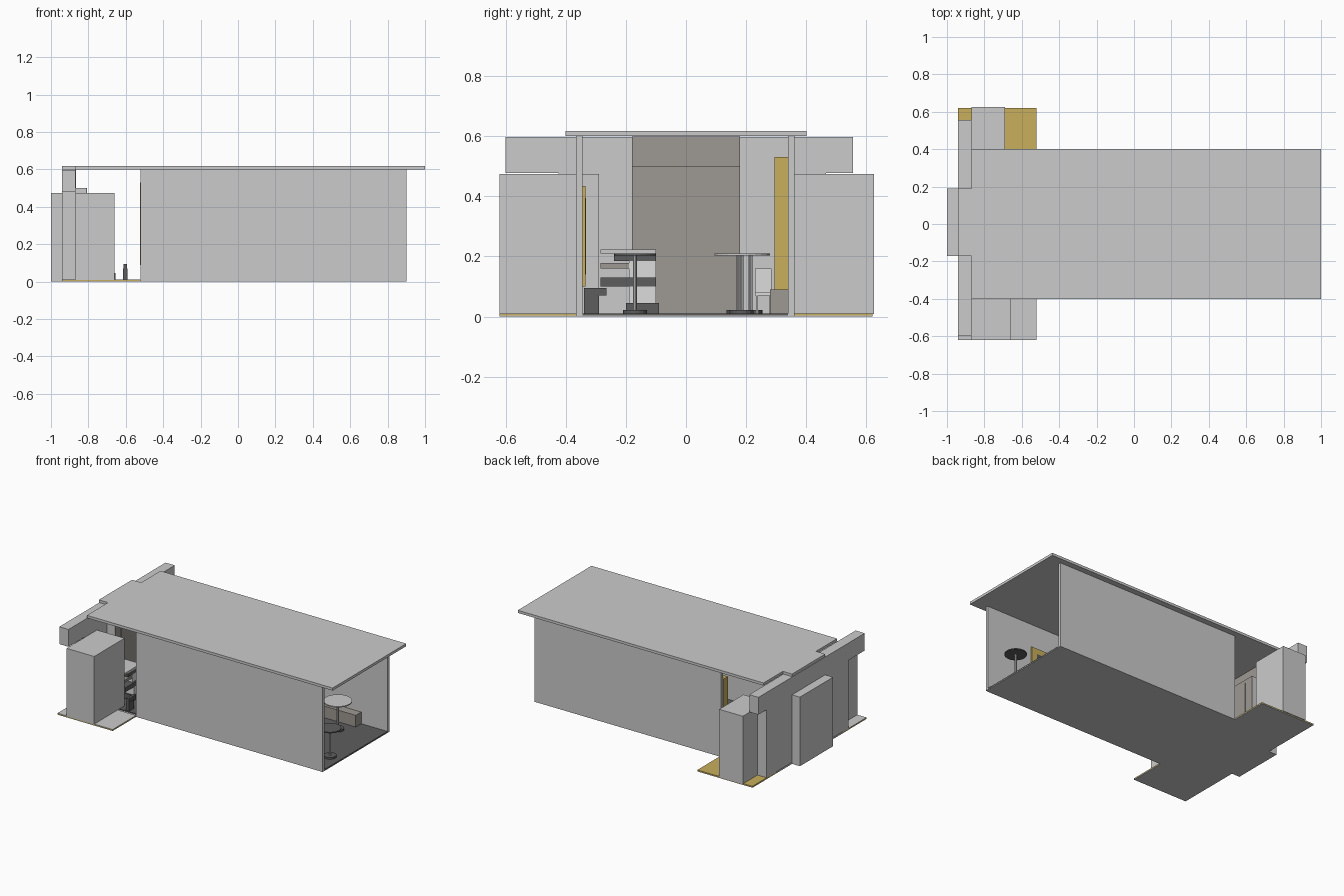
import bpy, bmesh, math

if "Cube" in bpy.data.objects:
    bpy.data.objects.remove(bpy.data.objects["Cube"])

def mat(name, r, g, b):
    m = bpy.data.materials.new(name)
    m.diffuse_color = (r, g, b, 1)
    m.use_nodes = True
    m.node_tree.nodes["Principled BSDF"].inputs["Base Color"].default_value = m.diffuse_color
    return m

GREY = mat("light_grey", .60, .60, .60)
BROWN = mat("warm_grey", .34, .315, .29)
GOLD = mat("gold", .58, .43, .11)
DARK = mat("dark_grey", .11, .11, .11)
WHITE = mat("off_white", .72, .72, .72)

def finish(name, bm, m):
    me = bpy.data.meshes.new(name)
    bm.to_mesh(me)
    bm.free()
    me.materials.append(m)
    ob = bpy.data.objects.new(name, me)
    bpy.context.collection.objects.link(ob)
    return ob

def box(name, x, y, z, m):
    bm = bmesh.new()
    bmesh.ops.create_cube(bm, size=1)
    for v in bm.verts:
        v.co = [a[0] if c < 0 else a[1] for a, c in zip((x, y, z), v.co)]
    return finish(name, bm, m)

def prism(name, pts, z0, z1, m):
    # flat outline in x, y pulled up from z0 to z1
    bm = bmesh.new()
    f = bm.faces.new([bm.verts.new((x, y, z0)) for x, y in pts])
    r = bmesh.ops.extrude_face_region(bm, geom=[f])
    for v in r["geom"]:
        if isinstance(v, bmesh.types.BMVert):
            v.co.z = z1
    bmesh.ops.recalc_face_normals(bm, faces=bm.faces[:])
    return finish(name, bm, m)

def disc(name, x, y, z0, z1, r, m, n=24):
    return prism(name, [(x + r * math.cos(2 * math.pi * i / n),
                         y + r * math.sin(2 * math.pi * i / n)) for i in range(n)], z0, z1, m)

# T-shaped base, dark room floor and gold / grey side terraces
prism("base_slab", [(-.94, -.62), (-.52, -.62), (-.52, -.365), (.9, -.365),
                    (.9, .36), (-.52, .36), (-.52, .62), (-.94, .62)], 0, .004, GREY)
box("room_floor", (-.87, .9), (-.345, .34), (.004, .010), DARK)
box("back_terrace", (-.94, -.52), (.36, .62), (.004, .010), GOLD)
box("front_terrace_edge", (-.94, -.52), (-.62, -.365), (.004, .008), GOLD)
box("front_terrace_top", (-.94, -.52), (-.62, -.365), (.008, .010), GREY)

# long walls
box("front_wall", (-.52, .9), (-.365, -.345), (.004, .6), GREY)
box("back_wall", (-.52, .9), (.34, .36), (.004, .6), GREY)

# roof with a tab over the entrance
prism("roof", [(-.87, -.4), (1, -.4), (1, .4), (-.87, .4), (-.87, .19),
               (-.94, .19), (-.94, -.17), (-.87, -.17)], .6, .618, GREY)

# end wall, overhanging beam, and the entrance block
box("end_wall", (-.94, -.87), (-.424, .466), (.010, .478), GREY)
box("end_beam", (-.94, -.87), (-.6, .555), (.478, .597), GREY)
box("entrance_block", (-1, -.94), (-.17, .19), (0, .475), GREY)
box("upper_panel", (-.87, -.865), (-.18, .18), (.5, .599), BROWN)
box("inner_porch", (-.87, -.812), (-.18, .18), (.01, .5), GREY)
box("porch_face", (-.812, -.808), (-.18, .18), (.01, .5), BROWN)
box("door_leaf", (-.808, -.804), (-.12, .12), (.01, .475), BROWN)

# tall side blocks beside the end wall
box("front_block", (-.87, -.66), (-.62, -.29), (.008, .475), GREY)
box("back_block", (-.87, -.69), (.36, .625), (.008, .475), GREY)

# layered service counter
layers = [("plinth", -.20, -.09, .010, .045, DARK, -.655),
          ("lower_body", -.19, -.10, .045, .10, WHITE, -.66),
          ("middle_band", -.285, -.10, .10, .13, DARK, -.66),
          ("upper_body", -.19, -.10, .13, .185, WHITE, -.67),
          ("shelf", -.285, -.19, .16, .178, BROWN, -.67),
          ("dark_band", -.24, -.10, .185, .21, DARK, -.67),
          ("top", -.285, -.10, .21, .224, GREY, -.67)]
for n, y0, y1, z0, z1, m, x1 in layers:
    box("counter_" + n, (-.80, x1), (y0, y1), (z0, z1), m)

# small stool by the front opening
box("stool_body", (-.615, -.59), (-.34, -.29), (.01, .07), DARK)
box("stool_top", (-.612, -.593), (-.34, -.265), (.07, .095), DARK)

# round pedestal tables
for i, (x, y, r) in enumerate([(.82, -.17, .07), (.63, .185, .09), (.2, .175, .07), (-.2, .215, .065)]):
    disc(f"table_top_{i}", x, y, .203, .210, r, DARK if i == 0 else GREY)
    disc(f"table_leg_{i}", x, y, .02, .203, .007, GREY, 10)
    disc(f"table_foot_{i}", x, y, .01, .022, .04, DARK, 16)

# chair near the back wall
box("chair_seat", (.1, .16), (.23, .285), (.07, .08), WHITE)
box("chair_back", (.095, .103), (.23, .285), (.08, .16), WHITE)
for x in (.102, .152):
    for y in (.232, .277):
        box("chair_leg", (x, x + .007), (y, y + .007), (.01, .07), GREY)

# bench and gold panel on the back wall
box("back_bench", (.3, .7), (.28, .34), (.01, .09), BROWN)
box("gold_screen", (-.525, -.3), (.295, .34), (.09, .53), GOLD)

# framed panel on the front wall
box("picture_frame", (.25, .55), (-.345, -.335), (.1, .435), GOLD)
box("picture", (.29, .51), (-.335, -.333), (.14, .395), DARK)
